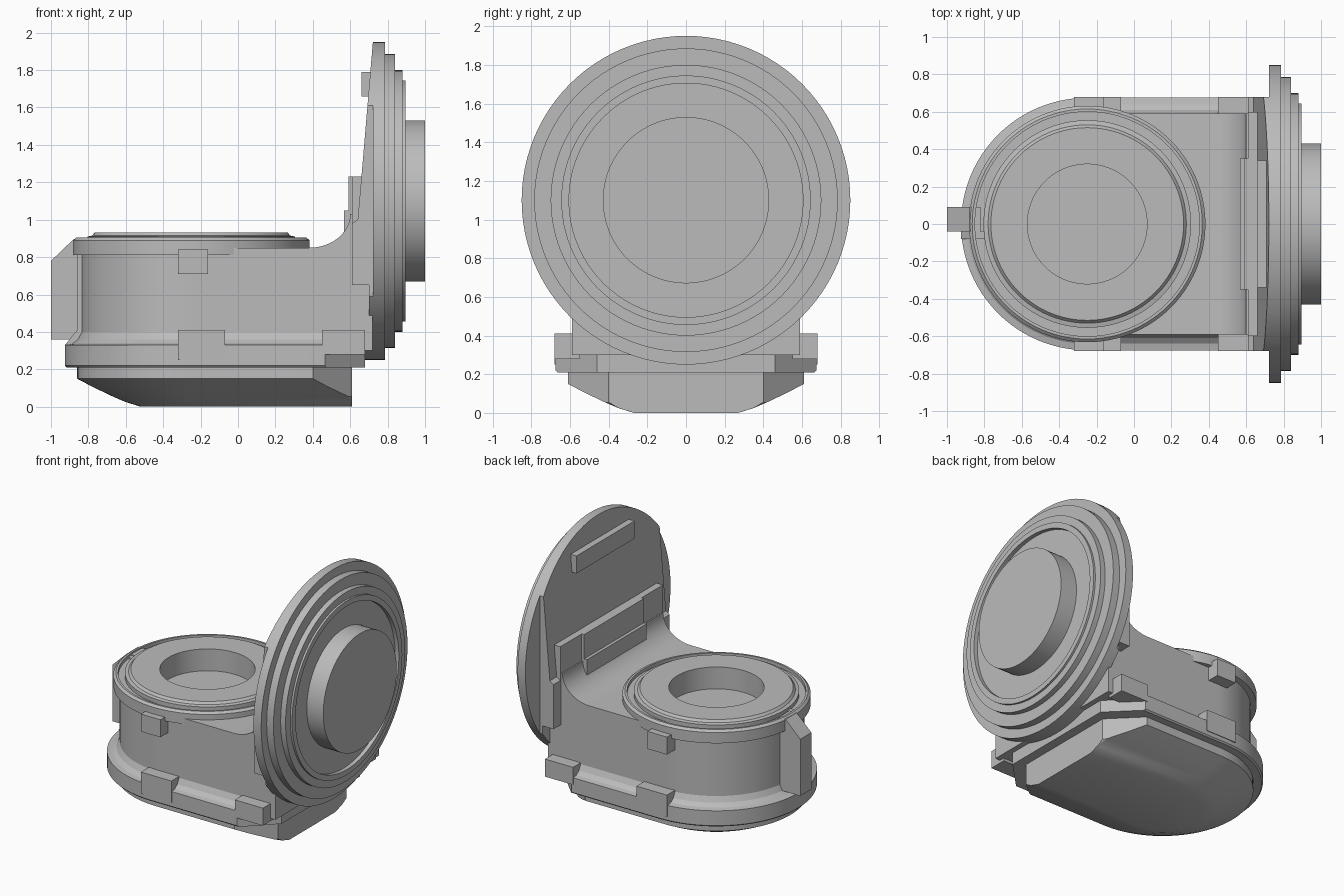
import bpy, bmesh, math
from mathutils import Matrix, Vector

if "Cube" in bpy.data.objects:
    bpy.data.objects.remove(bpy.data.objects["Cube"])

grey = bpy.data.materials.new("plain grey")
grey.diffuse_color = (0.5, 0.5, 0.5, 1)
grey.use_nodes = True
grey.node_tree.nodes["Principled BSDF"].inputs["Base Color"].default_value = grey.diffuse_color
CX = -0.25      # centre of the round end
DZ = 1.10       # centre height of the upright disc


def finish(name, bm):
    bmesh.ops.remove_doubles(bm, verts=bm.verts, dist=1e-5)
    bmesh.ops.recalc_face_normals(bm, faces=bm.faces)
    me = bpy.data.meshes.new(name)
    bm.to_mesh(me)
    bm.free()
    me.materials.append(grey)
    ob = bpy.data.objects.new(name, me)
    bpy.context.collection.objects.link(ob)
    return ob


def loft(name, rings):
    """Skin a stack of equal-length point rings and cap both ends."""
    bm = bmesh.new()
    vs = [[bm.verts.new(p) for p in ring] for ring in rings]
    n = len(vs[0])
    for a, b in zip(vs, vs[1:]):
        for i in range(n):
            j = (i + 1) % n
            bm.faces.new((a[i], a[j], b[j], b[i]))
    bm.faces.new(vs[0])
    bm.faces.new(vs[-1])
    return finish(name, bm)


def prism(name, profile, y0, y1):
    """Extrude an x-z outline along y."""
    return loft(name, [[(x, y, z) for x, z in profile] for y in (y0, y1)])


def box(name, x0, x1, y0, y1, z0, z1):
    return prism(name, [(x0, z0), (x1, z0), (x1, z1), (x0, z1)], y0, y1)


def lathe(name, profile, matrix, n=96):
    """Turn an (r, h) profile about local z; first and last rings are capped."""
    rings = []
    for r, h in profile:
        rings.append([matrix @ Vector((r * math.cos(2 * math.pi * i / n),
                                       r * math.sin(2 * math.pi * i / n), h))
                      for i in range(n)])
    return loft(name, rings)


def cut(ob, cutter, op):
    mod = ob.modifiers.new("cut", 'BOOLEAN')
    mod.object, mod.operation, mod.solver = cutter, op, 'EXACT'
    dg = bpy.context.evaluated_depsgraph_get()
    me = bpy.data.meshes.new_from_object(ob.evaluated_get(dg))
    ob.modifiers.clear()
    ob.data = me
    bpy.data.objects.remove(cutter)


def d_ring(r, x_end, y_end, z, n=48):
    """Plan outline: half circle on the left, chamfered square end on the right."""
    pts = [(CX + r * math.cos(a), r * math.sin(a), z)
           for a in (math.pi / 2 + math.pi * i / n for i in range(n + 1))]
    c = max(r - y_end, 0.002)
    return pts + [(x_end - c, -r, z), (x_end, c - r, z),
                  (x_end, r - c, z), (x_end - c, r, z)]


upright = Matrix.Translation((CX, 0, 0))
sideways = Matrix.Translation((0, 0, DZ)) @ Matrix.Rotation(math.pi / 2, 4, 'Y')

# Rounded base and the flange above it
loft("base", [d_ring(r, 0.61, 0.40, z) for r, z in
              [(0.27, 0), (0.35, 0.025), (0.42, 0.055), (0.525, 0.105),
               (0.61, 0.15), (0.61, 0.22)]])
loft("flange", [d_ring(r, 0.68, 0.46, z) for r, z in
                [(0.665, 0.21), (0.675, 0.22), (0.675, 0.33), (0.64, 0.337),
                 (0.61, 0.36), (0.59, 0.40)]])

# Round housing with stepped rim and a well in the top
lathe("round_housing",
      [(0.59, 0.30), (0.59, 0.81), (0.632, 0.81), (0.632, 0.89), (0.615, 0.905),
       (0.60, 0.905), (0.60, 0.88), (0.555, 0.88), (0.555, 0.91), (0.53, 0.915),
       (0.515, 0.932), (0.32, 0.932), (0.32, 0.77)], upright)

# Straight housing whose top sweeps up to the back wall
sweep = [(0.38 + 0.22 * math.sin(a), 1.03 - 0.18 * math.cos(a))
         for a in (math.pi / 2 * i / 12 for i in range(13))]
housing = prism("straight_housing",
                [(CX, 0.30), (0.72, 0.30), (0.72, 1.03)] + sweep[::-1] + [(CX, 0.85)],
                -0.59, 0.59)
cut(housing, lathe("well_cutter", [(0.5, 0.7), (0.5, 1.2)], upright), 'DIFFERENCE')

# Back wall with a raised panel and ledge
box("back_wall", 0.61, 0.74, -0.6, 0.6, 0.85, 1.23)
box("wall_panel", 0.59, 0.63, -0.35, 0.35, 0.95, 1.23)
box("wall_ledge", 0.567, 0.62, -0.35, 0.35, 0.92, 1.05)

# Sloped backing trimmed to the disc outline
backing = prism("disc_backing",
                [(0.75, 0.2), (0.68, 0.2), (0.68, 0.48), (0.70, 0.48), (0.70, 0.65),
                 (0.61, 0.65), (0.61, 0.98), (0.64, 1.0), (0.66, 1.23),
                 (0.722, 1.96), (0.75, 1.96)], -0.68, 0.68)
cut(backing, lathe("trim", [(0.85, 0.5), (0.85, 0.8)], sideways), 'INTERSECT')
box("top_bar", 0.66, 0.72, -0.34, 0.34, 1.66, 1.79)

# Stepped upright disc with a hub
lathe("disc", [(0.85, 0.722), (0.85, 0.785), (0.785, 0.785), (0.785, 0.84),
               (0.70, 0.84), (0.70, 0.88), (0.645, 0.88), (0.645, 0.895),
               (0.605, 0.895), (0.605, 0.865), (0.43, 0.865), (0.43, 1.0)], sideways)

# Tabs and lugs on both sides
for side, s in (("front", -1), ("rear", 1)):
    def lug(name, x0, x1, y0, z0, z1):
        y = sorted((s * y0, s * 0.68))
        box(f"{side}_{name}", x0, x1, y[0], y[1], z0, z1)
    lug("middle_tab", -0.32, -0.07, 0.55, 0.25, 0.41)
    lug("end_tab", 0.45, 0.68, 0.55, 0.28, 0.41)
    lug("upper_lug", -0.32, -0.16, 0.55, 0.71, 0.84)

# Post on the round end with a narrow strip beside it
prism("post", [(-1.0, 0.36), (-1.0, 0.78), (-0.88, 0.895), (-0.82, 0.895),
               (-0.82, 0.36)], -0.04, 0.09)
prism("post_strip", [(-0.925, 0.33), (-0.86, 0.41), (-0.86, 0.89), (-0.80, 0.89),
                     (-0.80, 0.33)], -0.08, -0.04)

# Smooth the round surfaces, keep the edges sharp
for ob in bpy.context.scene.objects:
    ob.select_set(True)
    bpy.context.view_layer.objects.active = ob
bpy.ops.object.shade_smooth_by_angle(angle=math.radians(25))
